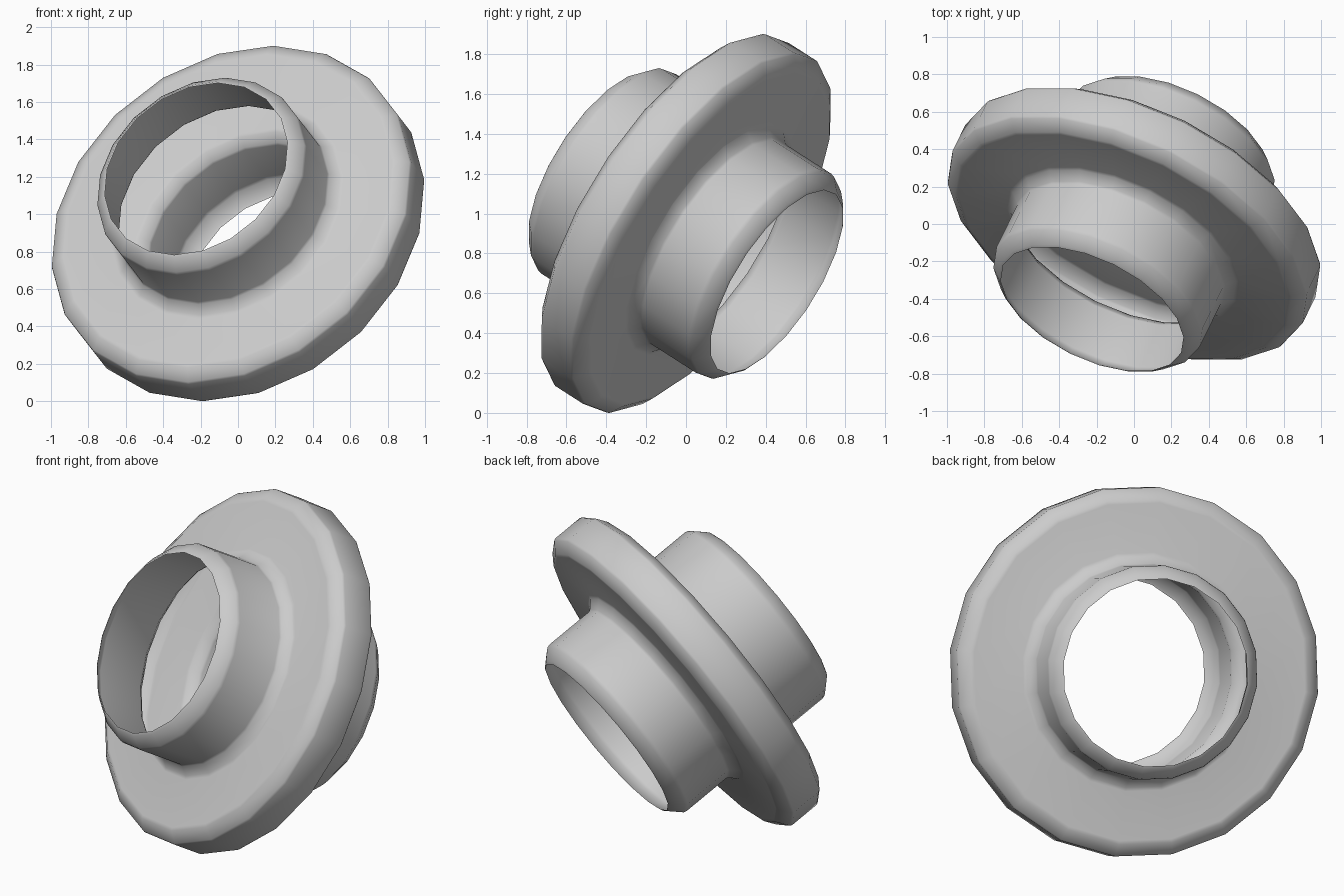
import bpy, bmesh, math
from mathutils import Matrix, Vector

if "Cube" in bpy.data.objects:
    bpy.data.objects.remove(bpy.data.objects["Cube"])

SIDES = 20

# Half profile (radius, distance along axis): chamfered lip, tube, fillet, flange face, rim
half = [(0.53, 0.585), (0.545, 0.578), (0.60, 0.52), (0.605, 0.50), (0.605, 0.21),
        (0.612, 0.197), (0.655, 0.155), (0.675, 0.15), (0.955, 0.15),
        (0.975, 0.148), (1.037, 0.103), (1.043, 0.09)]
profile = half + [(r, -h) for r, h in reversed(half)]

# Tilted frame: local Z is the axle direction, local X points as far up as possible
axis = Vector((-0.383, -0.778, 0.499)).normalized()
up = (Vector((0, 0, 1)) - axis * axis.z).normalized()
side = axis.cross(up)
tilt = Matrix((up, side, axis)).transposed().to_4x4()

# Thin hollow shell: revolve the profile
bm = bmesh.new()
verts = [bm.verts.new((r, 0, h)) for r, h in profile]
edges = [bm.edges.new(pair) for pair in zip(verts, verts[1:])]
bmesh.ops.spin(bm, geom=verts + edges, cent=(0, 0, 0), axis=(0, 0, 1),
               angle=math.tau, steps=SIDES, use_duplicate=False)
bmesh.ops.remove_doubles(bm, verts=bm.verts, dist=0.0005)
bmesh.ops.recalc_face_normals(bm, faces=bm.faces)

# Make sure the faces point outward on the rim
rim = max(bm.faces, key=lambda f: f.calc_center_median().xy.length)
if rim.normal.dot(rim.calc_center_median()) < 0:
    bmesh.ops.reverse_faces(bm, faces=bm.faces)

# Tilt, then rest on the ground
bm.transform(tilt)
low = min(v.co.z for v in bm.verts)
bmesh.ops.translate(bm, verts=bm.verts, vec=(0, 0, -low))
for f in bm.faces:
    f.smooth = True

mesh = bpy.data.meshes.new("flanged_hub")
bm.to_mesh(mesh)
bm.free()
hub = bpy.data.objects.new("flanged_hub", mesh)
bpy.context.collection.objects.link(hub)
